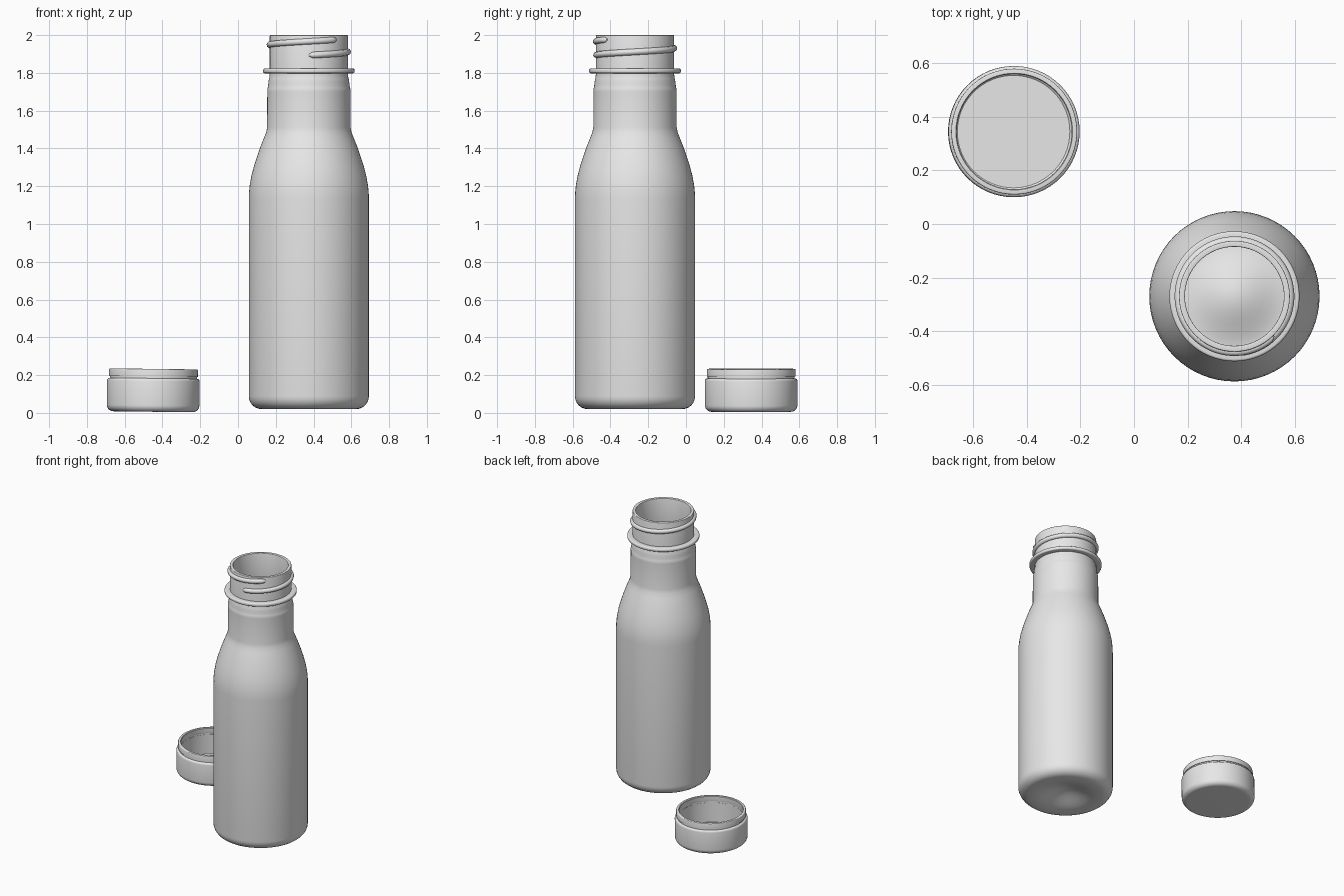
import bpy
import bmesh
from math import sin, cos, pi, radians, sqrt
from mathutils import Vector

if "Cube" in bpy.data.objects:
    bpy.data.objects.remove(bpy.data.objects["Cube"], do_unlink=True)

SEGMENTS = 64
BOTTLE_AT = Vector((0.375, -0.27, 0))
CAP_AT = Vector((-0.45, 0.345, 0))

# Single plain plastic colour
grey = bpy.data.materials.new("light_grey_plastic")
grey.use_nodes = True
colour = (0.8, 0.8, 0.8, 1)
grey.diffuse_color = colour
grey.node_tree.nodes["Principled BSDF"].inputs["Base Color"].default_value = colour


def arc(cx, cz, r, start, end, steps=6):
    """Points of a circular arc in the (radius, height) plane."""
    angles = [radians(start + (end - start) * i / steps) for i in range(steps + 1)]
    return [(cx + r * cos(a), cz + r * sin(a)) for a in angles]


def wave(r0, z0, r1, z1, steps=8):
    """Smooth S-shaped run between two profile points."""
    pts = []
    for i in range(steps + 1):
        t = i / steps
        pts.append((r0 + (r1 - r0) * t, z0 + (z1 - z0) * (1 - cos(pi * t)) / 2))
    return pts


def smooth(obj, angle=35):
    bpy.ops.object.select_all(action='DESELECT')
    obj.select_set(True)
    bpy.context.view_layer.objects.active = obj
    bpy.ops.object.shade_smooth_by_angle(angle=radians(angle))


def lathe(name, profile, location, closed=False):
    """Revolve a (radius, height) profile around the vertical axis."""
    bm = bmesh.new()
    verts = [bm.verts.new((r, 0, z)) for r, z in profile]
    pairs = list(zip(verts, verts[1:]))
    if closed:
        pairs.append((verts[-1], verts[0]))
    edges = [bm.edges.new(p) for p in pairs]
    bmesh.ops.spin(bm, geom=verts + edges, cent=(0, 0, 0), axis=(0, 0, 1),
                   angle=2 * pi, steps=SEGMENTS, use_merge=False)
    bmesh.ops.remove_doubles(bm, verts=bm.verts, dist=0.0002)
    bmesh.ops.recalc_face_normals(bm, faces=bm.faces)
    mesh = bpy.data.meshes.new(name)
    bm.to_mesh(mesh)
    bm.free()
    obj = bpy.data.objects.new(name, mesh)
    obj.location = location
    mesh.materials.append(grey)
    bpy.context.collection.objects.link(obj)
    smooth(obj)
    return obj


# Bottle: domed base, straight body, curved shoulder, neck, then the inner wall
shoulder = [(0.318, 1.13), (0.317, 1.165), (0.313, 1.205), (0.304, 1.255),
            (0.291, 1.305), (0.275, 1.355), (0.256, 1.41), (0.238, 1.455),
            (0.226, 1.485), (0.221, 1.51)]
outer = wave(0, 0.075, 0.225, 0.02)
outer += arc(0.25, 0.088, 0.068, -90, 0)
outer += shoulder
outer += [(0.22, 1.7)] + wave(0.22, 1.715, 0.209, 1.775, 5)
outer += [(0.207, 1.8)] + arc(0.203, 1.996, 0.004, 0, 90, 3)
inner = arc(0.189, 1.996, 0.004, 90, 180, 3)
inner += [(0.185, 1.78), (0.2, 1.7)]
inner += [(r - 0.02, z) for r, z in reversed(shoulder)]
inner += arc(0.24, 0.098, 0.058, 0, -90)
inner += wave(0.215, 0.04, 0, 0.095)
lathe("bottle_body", outer + inner, BOTTLE_AT)

# Support ring under the thread
ring = [(0.204, 1.798)] + arc(0.234, 1.807, 0.009, -90, 0, 4)
ring += arc(0.234, 1.814, 0.009, 0, 90, 4) + [(0.204, 1.823)]
lathe("neck_ring", ring, BOTTLE_AT, closed=True)

# Screw thread: rising helix with rounded ends
curve = bpy.data.curves.new("neck_thread", 'CURVE')
curve.dimensions = '3D'
curve.bevel_depth = 0.017
curve.bevel_resolution = 2
curve.use_fill_caps = True
spline = curve.splines.new('POLY')
steps = 84
spline.points.add(steps)
for i, p in enumerate(spline.points):
    t = i / steps
    a = radians(-90 + 405 * t)
    p.co = (0.207 * cos(a), 0.207 * sin(a), 1.893 + 0.083 * t, 1)
    edge = min(1, (min(i, steps - i) + 0.1) / 2)
    p.radius = sqrt(1 - (1 - edge) ** 2)
thread = bpy.data.objects.new("neck_thread", curve)
thread.location = BOTTLE_AT
curve.materials.append(grey)
bpy.context.collection.objects.link(thread)
bpy.ops.object.select_all(action='DESELECT')
thread.select_set(True)
bpy.context.view_layer.objects.active = thread
bpy.ops.object.convert(target='MESH')
smooth(bpy.context.view_layer.objects.active, 50)

# Cap lying open side up: flat crown, rounded corner, skirt and inside
crown = [(0, 0.003), (0.205, 0.003)] + arc(0.21, 0.038, 0.035, -80, 0)
crown += arc(0.231, 0.166, 0.014, 0, 90, 4) + [(0.218, 0.18)]
crown += [(0.218, 0.035), (0.21, 0.028), (0, 0.028)]
cap = lathe("cap_shell", crown, CAP_AT)

# Tamper band above a narrow groove
band = [(0.217, 0.19), (0.235, 0.19)] + arc(0.23, 0.225, 0.005, 0, 90, 3)
band += [(0.218, 0.23), (0.215, 0.226), (0.215, 0.2)]
tamper = lathe("cap_tamper_band", band, CAP_AT, closed=True)

# Thin bridge joining the shell to the band
bridge = [(0.219, 0.174), (0.23, 0.174), (0.23, 0.195), (0.219, 0.195)]
joint = lathe("cap_bridge", bridge, CAP_AT, closed=True)

# The cap rests at a very slight tilt
for part in (cap, tamper, joint):
    part.rotation_euler.y = 0.012
    part.location.z = 0.003
